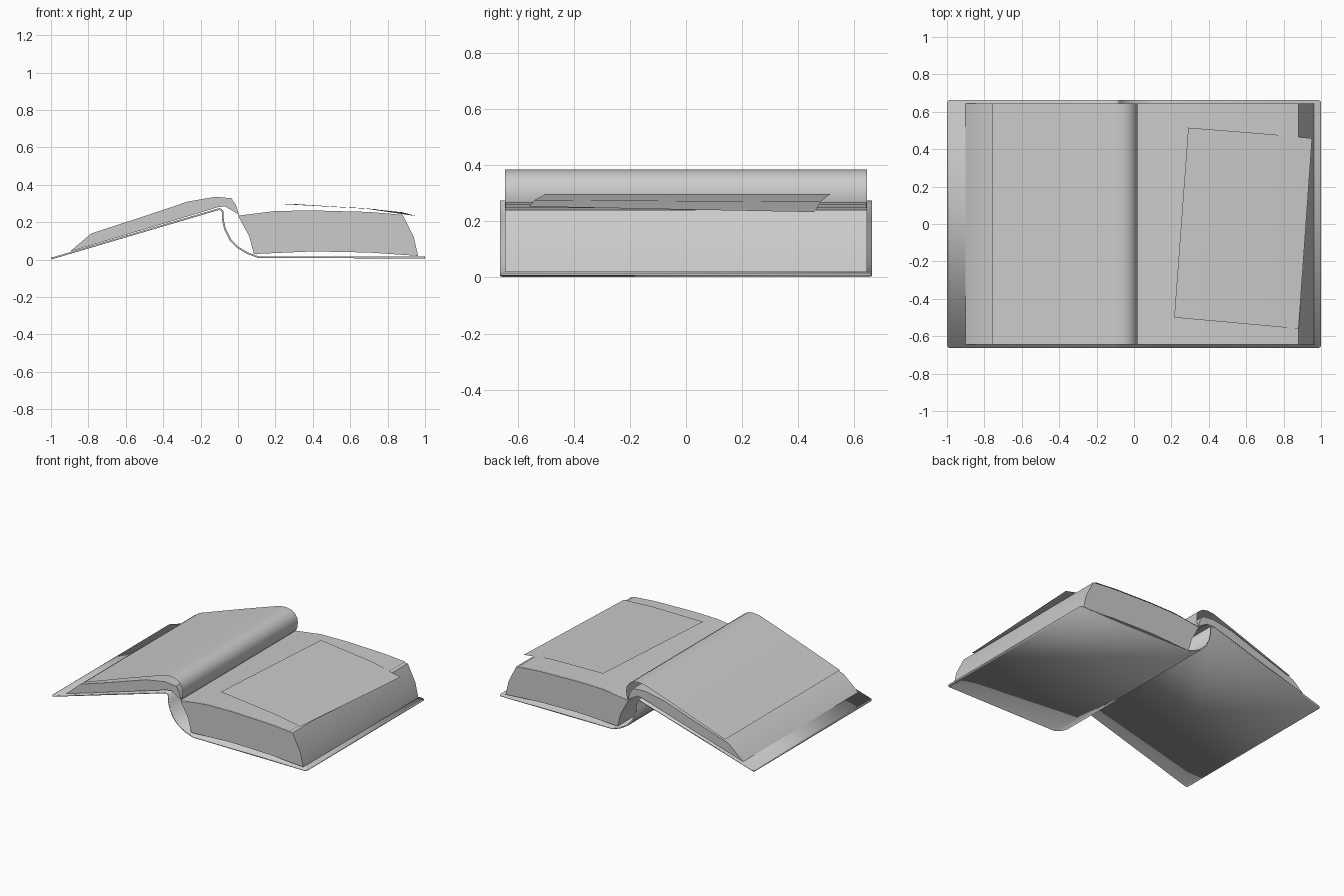
import bpy, bmesh, math

if "Cube" in bpy.data.objects:
    bpy.data.objects.remove(bpy.data.objects["Cube"])


def finish(name, bm, thickness=0.0):
    bmesh.ops.recalc_face_normals(bm, faces=bm.faces[:])
    mesh = bpy.data.meshes.new(name)
    bm.to_mesh(mesh)
    bm.free()
    obj = bpy.data.objects.new(name, mesh)
    bpy.context.collection.objects.link(obj)
    if thickness:
        mod = obj.modifiers.new("thickness", "SOLIDIFY")
        mod.thickness = thickness
        mod.offset = 0
    bpy.ops.object.select_all(action="DESELECT")
    obj.select_set(True)
    bpy.context.view_layer.objects.active = obj
    bpy.ops.object.shade_smooth_by_angle(angle=math.radians(30))
    return obj


def sweep(name, profile, half, closed=False, thickness=0.0, round_corners=0.0):
    """Extrude an x-z profile along y, from -half to +half."""
    bm = bmesh.new()
    front = [bm.verts.new((x, -half, z)) for x, z in profile]
    back = [bm.verts.new((x, half, z)) for x, z in profile]
    n = len(profile)
    for i in range(n if closed else n - 1):
        j = (i + 1) % n
        bm.faces.new((front[i], front[j], back[j], back[i]))
    if closed:
        bm.faces.new(front)
        bm.faces.new(back[::-1])
    if round_corners:
        bmesh.ops.bevel(bm, geom=[front[0], front[-1], back[0], back[-1]],
                        offset=round_corners, segments=3, profile=0.5,
                        affect="VERTICES")
    return finish(name, bm, thickness)


# Cover: left board, curved spine and right board
sweep("cover",
      [(-0.998, 0.006), (-0.11, 0.268), (-0.095, 0.27), (-0.083, 0.26),
       (-0.08, 0.21), (-0.07, 0.165), (-0.04, 0.105), (0.0, 0.065),
       (0.05, 0.035), (0.11, 0.013), (1.0, 0.011)],
      0.663, thickness=0.009, round_corners=0.015)

# Left page block
sweep("left_pages",
      [(-0.90, 0.042), (-0.785, 0.14), (-0.52, 0.226), (-0.27, 0.31),
       (-0.12, 0.336), (-0.035, 0.328), (-0.01, 0.29), (0.005, 0.24),
       (-0.07, 0.285), (-0.11, 0.28), (-0.30, 0.222)],
      0.645, closed=True)

# Right page block
sweep("right_pages",
      [(0.0, 0.235), (0.2, 0.26), (0.4, 0.263), (0.7, 0.255), (0.88, 0.24),
       (0.94, 0.12), (0.963, 0.02), (0.7, 0.038), (0.4, 0.044),
       (0.085, 0.03), (0.06, 0.125)],
      0.645, closed=True)

# Lifted leaf curling over the gutter
sweep("left_leaf",
      [(-0.757, 0.16), (-0.4, 0.286), (-0.13, 0.378), (-0.075, 0.385),
       (-0.035, 0.378), (-0.005, 0.358), (0.013, 0.33), (0.018, 0.30),
       (0.014, 0.265), (0.002, 0.237)],
      0.645)

# Leaf lying on the right page block
sweep("right_leaf",
      [(0.002, 0.238), (0.2, 0.266), (0.4, 0.269), (0.7, 0.261),
       (0.86, 0.248)],
      0.644)

# Loose sheet resting askew on the right page
bm = bmesh.new()
near = [(0.215, -0.50, 0.298), (0.66, -0.54, 0.276), (0.88, -0.56, 0.253)]
far = [(0.29, 0.515, 0.298), (0.73, 0.48, 0.27), (0.952, 0.458, 0.233)]
a = [bm.verts.new(p) for p in near]
b = [bm.verts.new(p) for p in far]
for i in range(2):
    bm.faces.new((a[i], a[i + 1], b[i + 1], b[i]))
finish("loose_sheet", bm)
